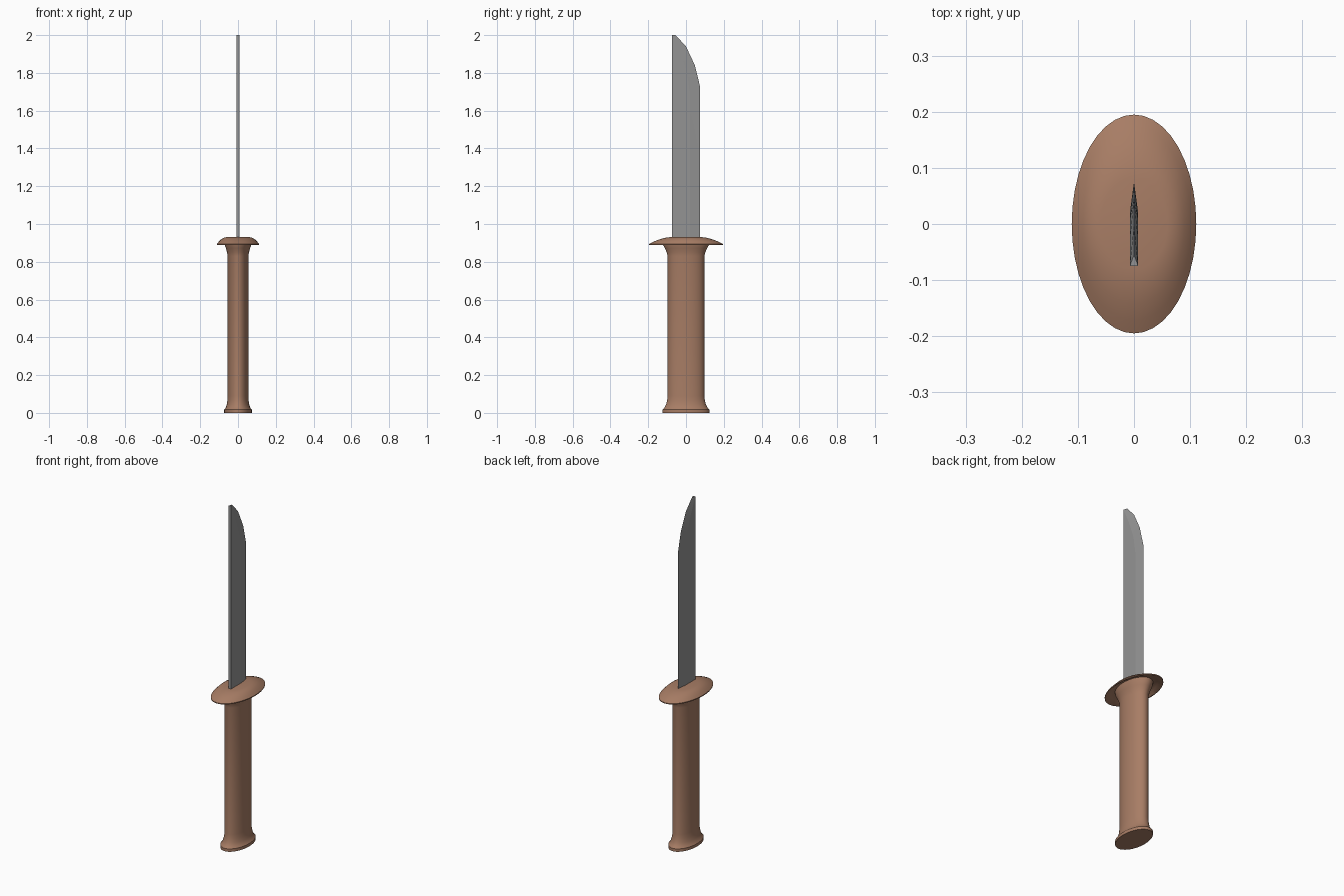
import bpy, bmesh, math

if "Cube" in bpy.data.objects:
    bpy.data.objects.remove(bpy.data.objects["Cube"])

SEG = 40


def material(name, rgb):
    m = bpy.data.materials.new(name)
    m.diffuse_color = (*rgb, 1)
    m.use_nodes = True
    m.node_tree.nodes["Principled BSDF"].inputs["Base Color"].default_value = m.diffuse_color
    return m


brown = material("brown", (0.39, 0.205, 0.13))
steel = material("steel", (0.295, 0.295, 0.295))


def finish(name, bm, angle, mat):
    bmesh.ops.recalc_face_normals(bm, faces=bm.faces)
    me = bpy.data.meshes.new(name)
    bm.to_mesh(me)
    bm.free()
    ob = bpy.data.objects.new(name, me)
    bpy.context.collection.objects.link(ob)
    me.materials.append(mat)
    bpy.ops.object.select_all(action='DESELECT')
    ob.select_set(True)
    bpy.context.view_layer.objects.active = ob
    bpy.ops.object.shade_smooth_by_angle(angle=math.radians(angle))
    return ob


def oval_lathe(name, profile, mat):
    """Stack of ellipses from (x radius, y radius, z), capped at both ends."""
    bm = bmesh.new()
    rings = []
    for rx, ry, z in profile:
        rings.append([bm.verts.new((rx * math.cos(t), ry * math.sin(t), z))
                      for t in (2 * math.pi * i / SEG for i in range(SEG))])
    for a, b in zip(rings, rings[1:]):
        for i in range(SEG):
            j = (i + 1) % SEG
            bm.faces.new((a[i], a[j], b[j], b[i]))
    bm.faces.new(rings[0])
    bm.faces.new(rings[-1])
    return finish(name, bm, 35, mat)


# Handle with flared pommel and collar
oval_lathe("handle", [
    (0.073, 0.125, 0), (0.073, 0.125, 0.017), (0.066, 0.115, 0.026),
    (0.060, 0.106, 0.043), (0.056, 0.100, 0.065), (0.055, 0.097, 0.09),
    (0.055, 0.097, 0.83), (0.058, 0.102, 0.85), (0.064, 0.112, 0.872),
    (0.071, 0.123, 0.892), (0.073, 0.126, 0.910)], brown)

# Domed oval guard, hollow underneath
oval_lathe("guard", [
    (0.070, 0.115, 0.911), (0.090, 0.155, 0.902), (0.106, 0.189, 0.890),
    (0.111, 0.195, 0.890), (0.111, 0.195, 0.895), (0.102, 0.172, 0.906),
    (0.090, 0.143, 0.918), (0.076, 0.110, 0.927), (0.060, 0.080, 0.931)], brown)

# Blade: flat sides (y, z) bevelled to a sharp edge on the centre plane
HALF, SPINE, HEEL = 0.0075, -0.075, 0.915
edge = [(0.075, HEEL), (0.075, 1.725), (0.047, 1.84), (0.0, 1.94), (-0.055, 2.0)]
shoulder = [(0.02, HEEL), (0.02, 1.70), (0.005, 1.80), (-0.03, 1.90), (SPINE, 2.0)]
bm = bmesh.new()
mid = [bm.verts.new((0, y, z)) for y, z in edge]
sides = []
for s in (-1, 1):
    inner = [bm.verts.new((s * HALF, y, z)) for y, z in shoulder]
    heel = bm.verts.new((s * HALF, SPINE, HEEL))
    bm.faces.new(inner + [heel])
    for i in range(len(mid) - 1):
        bm.faces.new((mid[i], mid[i + 1], inner[i + 1], inner[i]))
    sides.append((inner, heel))
(left, heel_l), (right, heel_r) = sides
bm.faces.new((heel_l, heel_r, right[-1], left[-1]))
bm.faces.new((left[-1], right[-1], mid[-1]))
bm.faces.new((heel_l, left[0], mid[0], right[0], heel_r))
finish("blade", bm, 5, steel)
